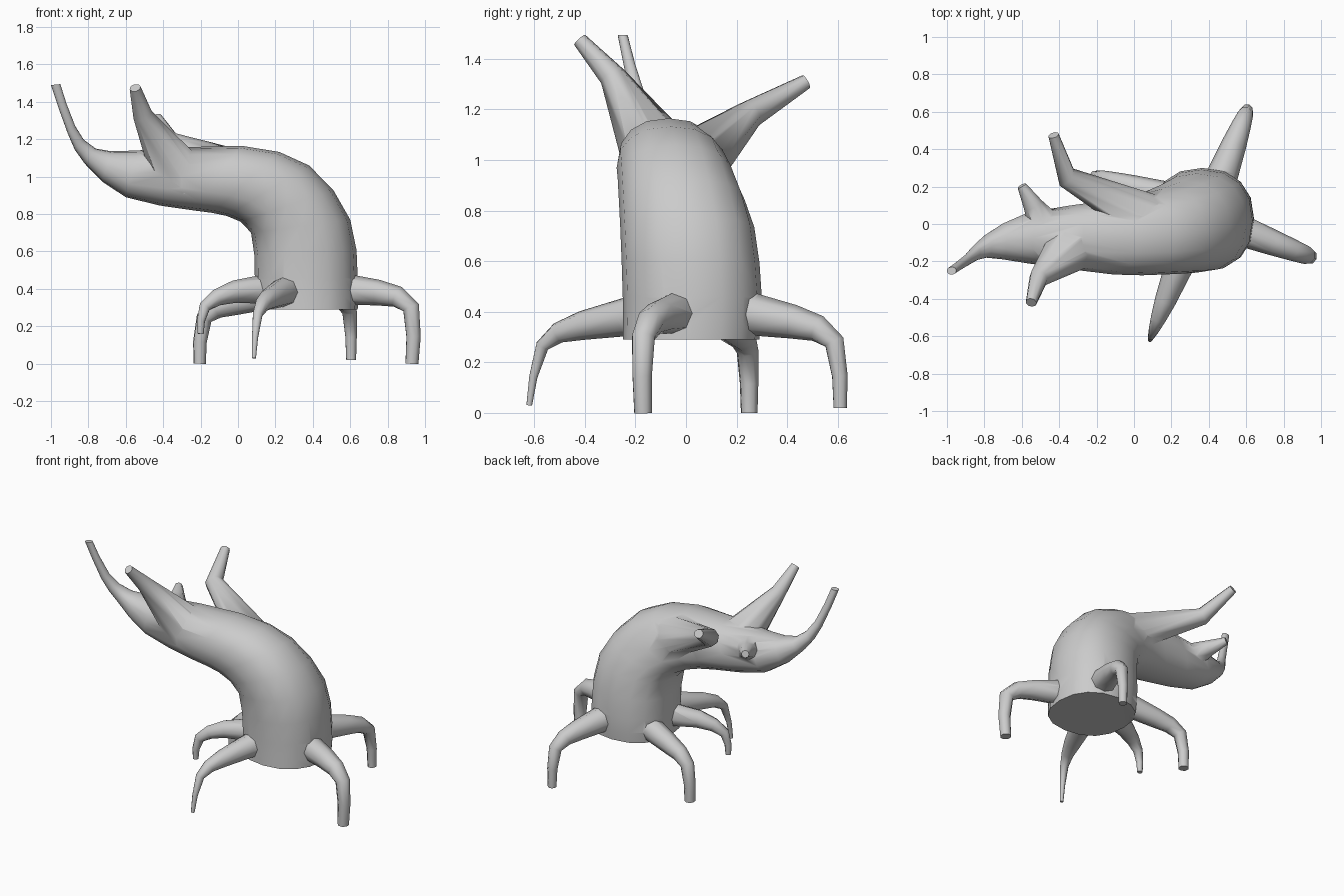
import bpy, bmesh
from math import cos, sin, pi, radians
from mathutils import Vector

if "Cube" in bpy.data.objects:
    bpy.data.objects.remove(bpy.data.objects["Cube"])


def spline(pts, steps=2):
    """Catmull-Rom resampling of tuples of any length."""
    ext, out = [pts[0]] + pts + [pts[-1]], []
    for a, b, c, d in zip(ext, ext[1:], ext[2:], ext[3:]):
        for i in range(steps):
            t = i / steps
            out.append([q + 0.5 * t * ((r - p) + t * ((2 * p - 5 * q + 4 * r - s)
                                                      + t * (3 * (q - r) + s - p)))
                        for p, q, r, s in zip(a, b, c, d)])
    return out + [list(pts[-1])]


def loft(name, rings):
    """Skin closed rings of points and cap both ends."""
    bm = bmesh.new()
    loops = [[bm.verts.new(p) for p in ring] for ring in rings]
    n = len(loops[0])
    for a, b in zip(loops, loops[1:]):
        for i in range(n):
            j = (i + 1) % n
            bm.faces.new((a[i], a[j], b[j], b[i]))
    bm.faces.new(loops[0][::-1])
    bm.faces.new(loops[-1])
    bmesh.ops.recalc_face_normals(bm, faces=bm.faces)
    me = bpy.data.meshes.new(name)
    bm.to_mesh(me)
    bm.free()
    ob = bpy.data.objects.new(name, me)
    bpy.context.collection.objects.link(ob)
    return ob


def body_ring(ix, iz, ox, oz, y0, y1, n=16):
    """Boxy oval between an inner and an outer profile point, from y0 to y1."""
    a, b = Vector((ix, (y0 + y1) / 2, iz)), Vector((ox, (y0 + y1) / 2, oz))
    c, u, v = (a + b) / 2, (b - a) / 2, Vector((0, (y1 - y0) / 2, 0))
    f = lambda k: abs(k) ** 0.88 * (1 if k > 0 else -1)
    return [c + u * f(cos(2 * pi * i / n)) + v * f(sin(2 * pi * i / n)) for i in range(n)]


def limb(name, path, r0, r1, power, steps=1, n=8):
    """Tube along a path, flared at the root and thin at the tip."""
    pts = [Vector(p) for p in spline(path, steps)]
    rings, side = [], None
    for i, p in enumerate(pts):
        d = (pts[min(i + 1, len(pts) - 1)] - pts[max(i - 1, 0)]).normalized()
        side = d.cross(Vector((0, 0, 1))) if side is None else side - d * side.dot(d)
        side.normalize()
        up = side.cross(d)
        r = r1 + (r0 - r1) * (1 - i / (len(pts) - 1)) ** power
        rings.append([p + r * (cos(2 * pi * k / n) * side + sin(2 * pi * k / n) * up)
                      for k in range(n)])
    return loft(name, rings)


def leg(name, root, foot, thigh, r0, r1, knee=0.95):
    """Leg that reaches out at thigh height, then drops from the knee to the foot."""
    a, b = Vector((*root, 0.305 + r0)), Vector(foot)
    path = [tuple(a)]
    for k, z in ((0.6, thigh), (knee, thigh - 0.08), (1, b.z)):
        p = a.lerp(b, k)
        path.append((p.x, p.y, z))
    return limb(name, path, r0, r1, 1.5, 2)


# Bent trunk that narrows into the head and its long front feeler
trunk = [
    (0.10, 0.29, 0.64, 0.29, -0.25, 0.29),
    (0.09, 0.45, 0.64, 0.46, -0.25, 0.30),
    (0.07, 0.70, 0.60, 0.77, -0.26, 0.27),
    (-0.06, 0.79, 0.38, 1.06, -0.27, 0.19),
    (-0.24, 0.82, 0.02, 1.165, -0.27, 0.13),
    (-0.60, 0.89, -0.54, 1.14, -0.21, 0.06),
    (-0.82, 1.07, -0.76, 1.15, -0.18, -0.06),
    (-0.91, 1.23, -0.87, 1.27, -0.22, -0.16),
    (-1.00, 1.49, -0.95, 1.495, -0.27, -0.23),
]
body = loft("body", [body_ring(*r) for r in spline(trunk)])

# Five bent legs around the base
parts = [
    leg("leg_right", (0.48, 0), (0.93, -0.17, 0), 0.38, 0.095, 0.037, 0.99),
    leg("leg_back", (0.43, 0.15), (0.605, 0.61, 0.02), 0.36, 0.10, 0.028),
    leg("leg_back_left", (0.28, 0.12), (-0.205, 0.25, 0), 0.325, 0.09, 0.034),
    leg("leg_front", (0.29, -0.1), (0.085, -0.62, 0.03), 0.345, 0.095, 0.012, 0.9),
    leg("leg_front_left", (0.25, 0), (-0.2, -0.18, 0.16), 0.385, 0.095, 0.018),
]

# Three horns on the back
parts += [
    limb("horn_front", [(-0.30, -0.09, 0.98), (-0.51, -0.29, 1.33), (-0.55, -0.42, 1.475)],
         0.16, 0.03, 2.5),
    limb("horn_back", [(0.06, 0.04, 1.0), (-0.36, 0.25, 1.18), (-0.43, 0.475, 1.31)],
         0.13, 0.03, 1.8),
    limb("horn_small", [(-0.48, 0, 1.04), (-0.54, 0.1, 1.08), (-0.6, 0.205, 1.11)],
         0.09, 0.025, 1.2),
]

# Fuse every limb into the trunk
bpy.context.view_layer.objects.active = body
for part in parts:
    m = body.modifiers.new(part.name, 'BOOLEAN')
    m.operation = 'UNION'
    m.solver = 'EXACT'
    m.object = part
    bpy.ops.object.modifier_apply(modifier=m.name)
for part in parts:
    bpy.data.objects.remove(part)

# Smooth skin with crisp flat ends
bpy.ops.object.select_all(action='DESELECT')
body.select_set(True)
bpy.ops.object.shade_smooth_by_angle(angle=radians(55))
